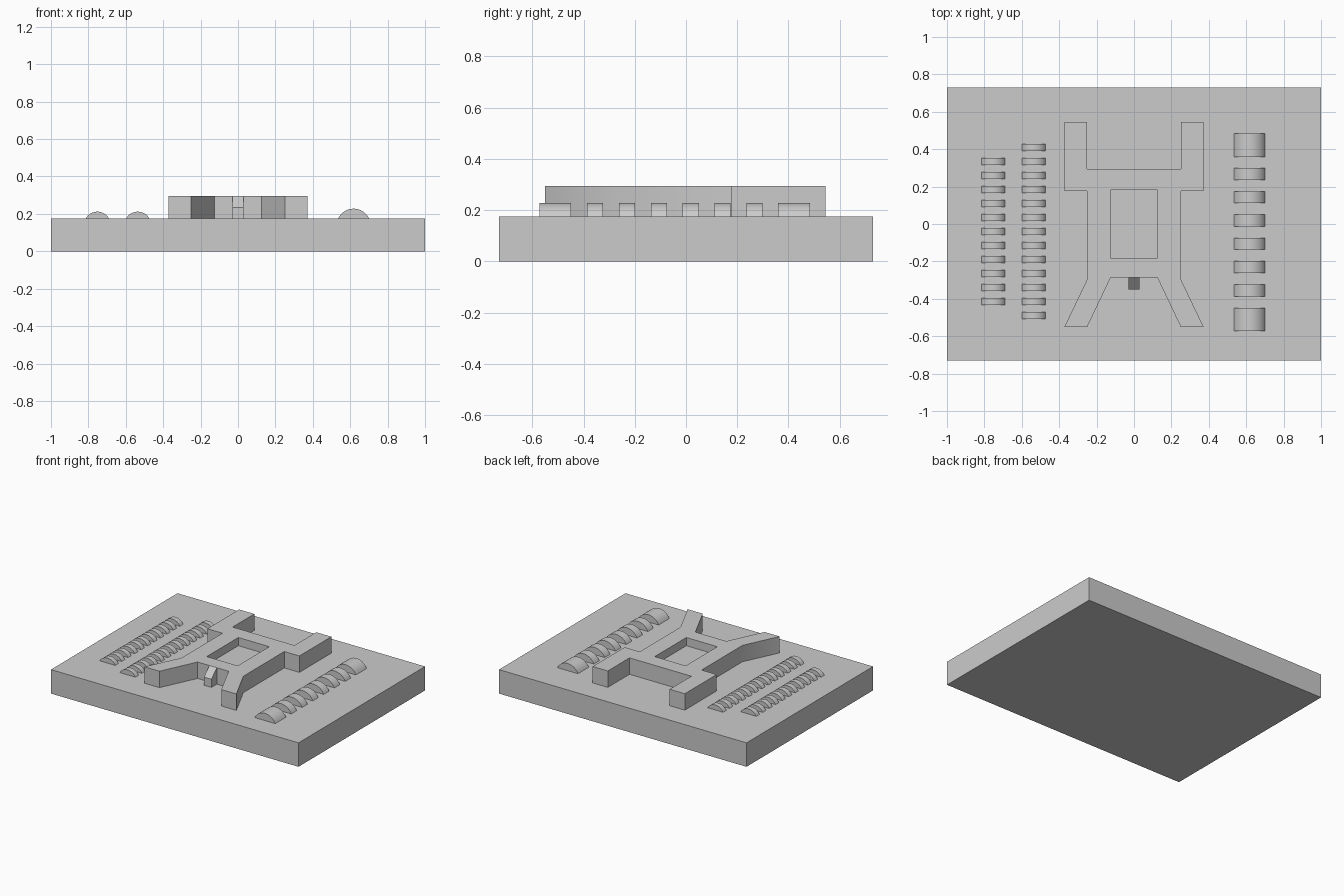
import bpy, math

cube = bpy.data.objects.get("Cube")
if cube:
    bpy.data.objects.remove(cube, do_unlink=True)

grey = bpy.data.materials.new("plain grey")
grey.use_nodes = True
grey.diffuse_color = (0.6, 0.6, 0.6, 1)
grey.node_tree.nodes["Principled BSDF"].inputs["Base Color"].default_value = (0.6, 0.6, 0.6, 1)

PLATE_TOP = 0.175
BODY_TOP = 0.295
STEP = 0.235


def prism(name, outline, axis, lo, hi):
    """Extrude a counter-clockwise 2D outline along an axis from lo to hi."""
    place = {"z": lambda p, t: (p[0], p[1], t),
             "y": lambda p, t: (p[0], t, p[1]),
             "x": lambda p, t: (t, p[0], p[1])}[axis]
    n = len(outline)
    verts = [place(p, t) for t in (lo, hi) for p in outline]
    faces = [tuple(reversed(range(n))), tuple(range(n, 2 * n))]
    faces += [(i, (i + 1) % n, n + (i + 1) % n, n + i) for i in range(n)]
    if axis == "y":
        faces = [tuple(reversed(f)) for f in faces]
    mesh = bpy.data.meshes.new(name)
    mesh.from_pydata(verts, [], faces)
    mesh.materials.append(grey)
    obj = bpy.data.objects.new(name, mesh)
    bpy.context.collection.objects.link(obj)
    return obj


def select(obj):
    bpy.ops.object.select_all(action="DESELECT")
    obj.select_set(True)
    bpy.context.view_layer.objects.active = obj


def smooth(obj):
    select(obj)
    bpy.ops.object.shade_smooth_by_angle(angle=math.radians(30))


def rect(x, y):
    return [(-x, -y), (x, -y), (x, y), (-x, y)]


# Base plate
prism("base_plate", rect(1, 0.73), "z", 0, PLATE_TOP)

# Raised body: right half outline mirrored to the left
half = [(0.125, -0.287), (0.25, -0.55), (0.372, -0.55), (0.25, -0.295),
        (0.25, 0.177), (0.372, 0.177), (0.372, 0.545), (0.25, 0.545), (0.25, 0.295)]
outline = half + [(-x, y) for x, y in reversed(half)]
body = prism("raised_body", outline, "z", PLATE_TOP, BODY_TOP)

# Recessed pocket in the body
cutter = prism("pocket_cutter", rect(0.125, 0.182), "z", STEP, 0.4)
cutter.hide_render = True
cut = body.modifiers.new("pocket", "BOOLEAN")
cut.operation = "DIFFERENCE"
cut.solver = "EXACT"
cut.object = cutter
select(body)
bpy.ops.object.modifier_apply(modifier=cut.name)
bpy.data.objects.remove(cutter, do_unlink=True)
smooth(body)

# Small sloped nub between the front legs
prism("front_nub", [(-0.35, PLATE_TOP), (-0.287, PLATE_TOP), (-0.287, BODY_TOP), (-0.35, STEP)],
      "x", -0.03, 0.03)


# Rows of rounded ridges
def ridge(name, x, half_width, height, y, depth):
    radius = (half_width ** 2 + height ** 2) / (2 * height)
    sweep = math.asin(half_width / radius)
    steps = 16
    arc = []
    for i in range(steps + 1):
        a = sweep * (1 - 2 * i / steps)
        arc.append((x + radius * math.sin(a),
                    PLATE_TOP + height - radius * (1 - math.cos(a))))
    smooth(prism(name, arc, "y", y - depth / 2, y + depth / 2))


for row, x, count, middle in (("outer", -0.752, 11, -0.04), ("inner", -0.536, 13, -0.04)):
    for i in range(count):
        y = middle + (i - (count - 1) / 2) * 0.0747
        ridge(f"{row}_small_ridge_{i + 1}", x, 0.0625, 0.037, y, 0.038)

for i in range(6):
    ridge(f"large_ridge_{i + 1}", 0.618, 0.083, 0.053, -0.355 + i * 0.1245, 0.063)
for end, y in (("front", -0.51), ("back", 0.421)):
    ridge(f"{end}_end_ridge", 0.618, 0.083, 0.053, y, 0.124)
